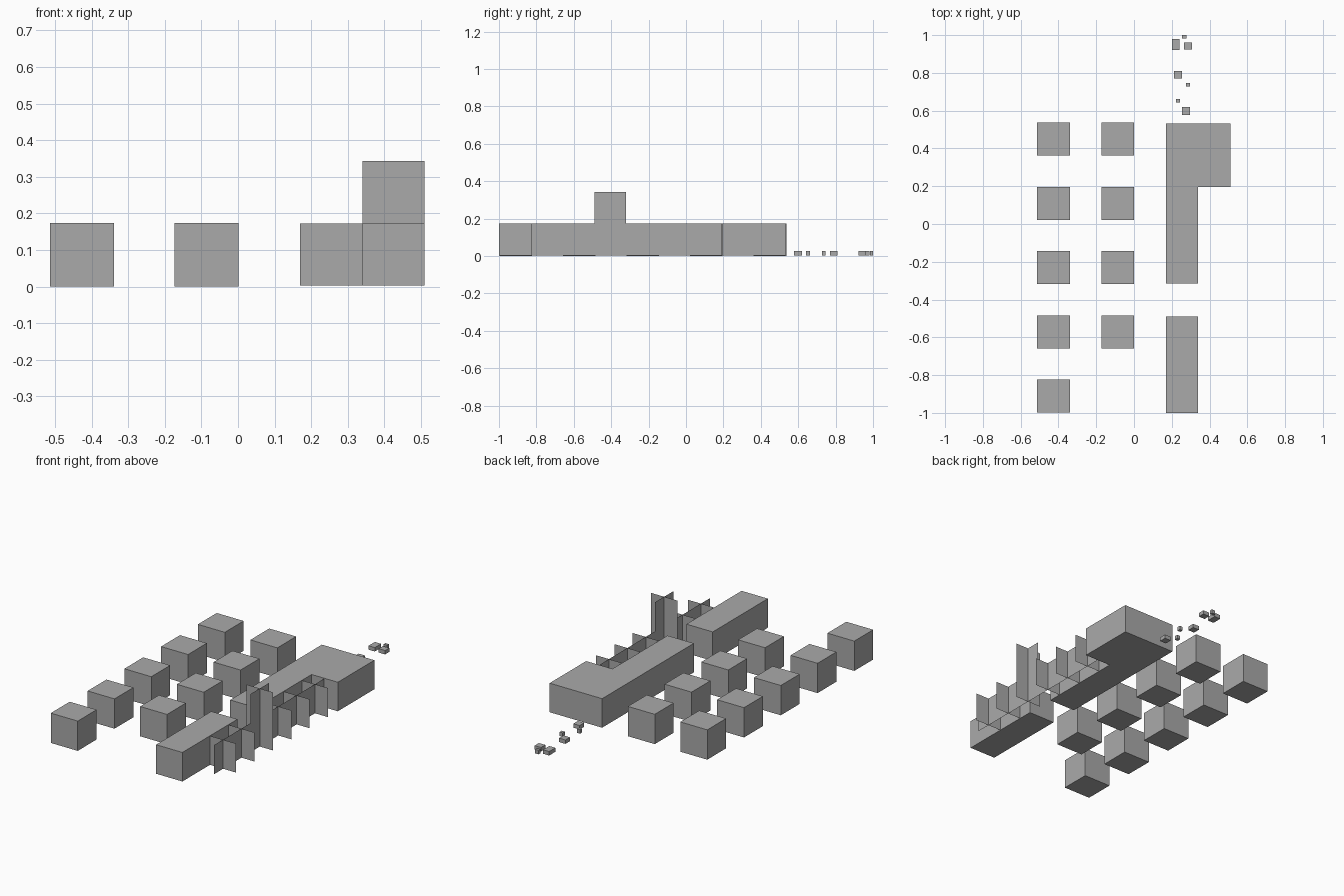
import bpy, bmesh

if "Cube" in bpy.data.objects:
    bpy.data.objects.remove(bpy.data.objects["Cube"])

grey = bpy.data.materials.new("mid grey")
grey.diffuse_color = (0.4, 0.4, 0.4, 1)
grey.use_nodes = True
grey.node_tree.nodes["Principled BSDF"].inputs["Base Color"].default_value = grey.diffuse_color

CELL = 0.17
Z0, Z1 = 0.003, 0.173


def finish(name, bm):
    mesh = bpy.data.meshes.new(name)
    bm.to_mesh(mesh)
    bm.free()
    mesh.materials.append(grey)
    obj = bpy.data.objects.new(name, mesh)
    bpy.context.collection.objects.link(obj)
    return obj


def prism(name, outline, z0, z1):
    """Extrude a counter-clockwise floor outline from z0 to z1."""
    bm = bmesh.new()
    face = bm.faces.new([bm.verts.new((x, y, z0)) for x, y in outline])
    ext = bmesh.ops.extrude_face_region(bm, geom=[face])
    verts = [v for v in ext["geom"] if isinstance(v, bmesh.types.BMVert)]
    bmesh.ops.translate(bm, verts=verts, vec=(0, 0, z1 - z0))
    bmesh.ops.recalc_face_normals(bm, faces=bm.faces)
    return finish(name, bm)


def box(name, x0, x1, y0, y1, z0, z1):
    return prism(name, [(x0, y0), (x1, y0), (x1, y1), (x0, y1)], z0, z1)


def crossed_panels(name, x, y, z0, z1):
    """Two upright sheets crossing at right angles."""
    bm = bmesh.new()
    h = CELL / 2
    for dx, dy in ((h, 0), (0, h)):
        bm.faces.new([bm.verts.new(p) for p in (
            (x - dx, y - dy, z0), (x + dx, y + dy, z0),
            (x + dx, y + dy, z1), (x - dx, y - dy, z1))])
    return finish(name, bm)


# Free-standing cubes: a column of five and a column of four
H = 0.0872
for col, (cx, count) in enumerate(((-0.426, 5), (-0.086, 4))):
    for row in range(count):
        cy = 0.449 - row * 2 * CELL
        box(f"cube_{col}_{row}", cx - H, cx + H, cy - H, cy + H, 0, 2 * H)

# Front bar and the longer L-shaped bar behind the gap
box("front_bar", 0.17, 0.34, -1.0, -0.49, Z0, Z1)
prism("l_shaped_bar", [(0.17, -0.315), (0.34, -0.315), (0.34, 0.195),
                       (0.51, 0.195), (0.51, 0.533), (0.17, 0.533)], Z0, Z1)

# Row of crossed panels along the bars, the third one double height
for k in range(1, 7):
    top = Z1 + CELL if k == 3 else Z1
    crossed_panels(f"crossed_panels_{k}", 0.425, -1.0 + (k + 0.5) * CELL, Z0, top)

# Small loose blocks behind: x0, x1, y0, y1
pebbles = [
    (0.20, 0.24, 0.922, 0.98), (0.254, 0.277, 0.983, 1.0),
    (0.265, 0.306, 0.923, 0.962), (0.213, 0.254, 0.77, 0.811),
    (0.276, 0.296, 0.727, 0.747), (0.223, 0.243, 0.642, 0.662),
    (0.255, 0.296, 0.578, 0.62),
]
for i, p in enumerate(pebbles):
    box(f"small_block_{i}", *p, Z0, 0.026)
